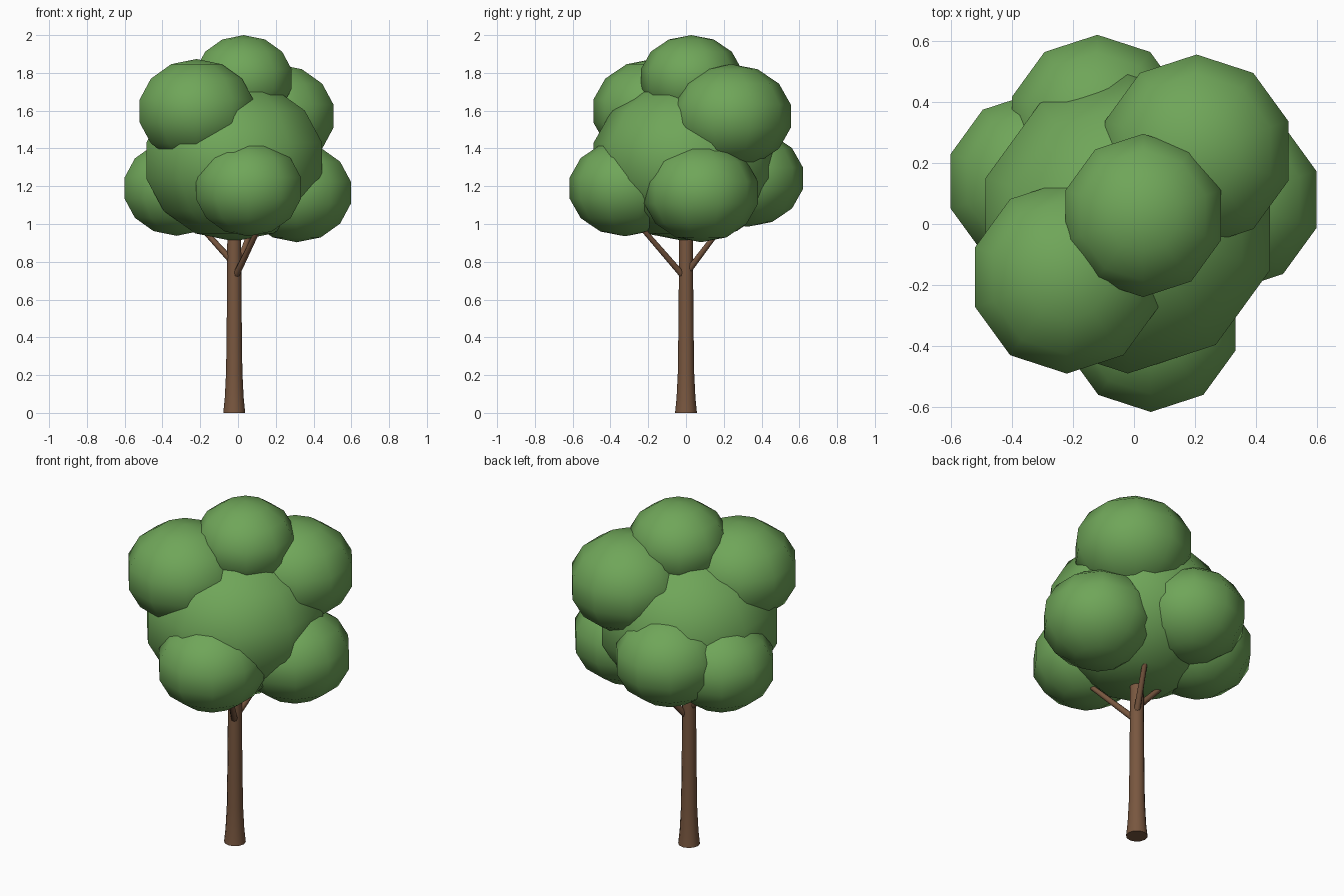
import bpy, bmesh
from math import pi, sin, cos
from mathutils import Vector

cube = bpy.data.objects.get("Cube")
if cube:
    bpy.data.objects.remove(cube, do_unlink=True)


def material(name, color):
    m = bpy.data.materials.new(name)
    m.use_nodes = True
    m.diffuse_color = color
    bsdf = next(n for n in m.node_tree.nodes if n.type == 'BSDF_PRINCIPLED')
    bsdf.inputs["Base Color"].default_value = color
    bsdf.inputs["Roughness"].default_value = 0.9
    return m


LEAF = material("leaf_green", (0.16, 0.38, 0.10, 1))
BARK = material("bark_brown", (0.19, 0.095, 0.05, 1))


def finish(bm, name, mat, location=(0, 0, 0)):
    """Turn a bmesh into a smooth-shaded object."""
    bmesh.ops.recalc_face_normals(bm, faces=bm.faces)
    mesh = bpy.data.meshes.new(name)
    bm.to_mesh(mesh)
    bm.free()
    mesh.materials.append(mat)
    obj = bpy.data.objects.new(name, mesh)
    obj.location = location
    bpy.context.collection.objects.link(obj)
    bpy.ops.object.select_all(action='DESELECT')
    obj.select_set(True)
    bpy.context.view_layer.objects.active = obj
    bpy.ops.object.shade_smooth_by_angle(angle=pi / 3)
    return obj


def leaf_clump(name, center, radius):
    """Low-poly sphere, slightly flattened."""
    bm = bmesh.new()
    bmesh.ops.create_uvsphere(bm, u_segments=10, v_segments=7, radius=radius)
    bmesh.ops.scale(bm, vec=(1, 1, 0.85), verts=bm.verts)
    finish(bm, name, LEAF, center)


def tapered_tube(name, rings, sides):
    """Capped tube through (point, radius) rings."""
    bm = bmesh.new()
    axis = Vector(rings[-1][0]) - Vector(rings[0][0])
    turn = axis.to_track_quat('Z', 'Y')
    loops = []
    for point, r in rings:
        loops.append([bm.verts.new(Vector(point) + turn @ Vector(
            (r * cos(2 * pi * i / sides), r * sin(2 * pi * i / sides), 0)))
            for i in range(sides)])
    for a, b in zip(loops, loops[1:]):
        for i in range(sides):
            j = (i + 1) % sides
            bm.faces.new((a[i], a[j], b[j], b[i]))
    bm.faces.new(loops[0])
    bm.faces.new(loops[-1])
    finish(bm, name, BARK)


# Trunk with a flared foot
profile = [(0, 0.058), (0.08, 0.05), (0.22, 0.043), (0.55, 0.039), (1.05, 0.036)]
tapered_tube("trunk", [((-0.02, 0, z), r) for z, r in profile], 12)

# Branches reaching up into the crown
branches = {
    "front_branch": ((-0.015, -0.01, 0.72), (0.13, -0.27, 1.02)),
    "back_branch": ((-0.01, 0.01, 0.75), (0.08, 0.2, 1.0)),
    "right_branch": ((-0.02, 0, 0.79), (-0.22, 0.02, 1.01)),
}
for name, (start, end) in branches.items():
    tapered_tube(name, [(start, 0.018), (end, 0.013)], 8)

# Crown of overlapping leaf clumps
clumps = {
    "main_crown": ((-0.02, 0, 1.335), 0.502),
    "top_clump": ((0.03, 0.028, 1.767), 0.274),
    "upper_front_right_clump": ((-0.22, -0.174, 1.598), 0.324),
    "upper_back_left_clump": ((0.205, 0.239, 1.571), 0.324),
    "lower_front_clump": ((0.055, -0.323, 1.19), 0.30),
    "lower_left_clump": ((0.311, 0.08, 1.166), 0.309),
    "lower_right_clump": ((-0.325, 0.14, 1.19), 0.297),
    "lower_back_clump": ((-0.12, 0.325, 1.242), 0.302),
}
for name, (center, radius) in clumps.items():
    leaf_clump(name, center, radius)
